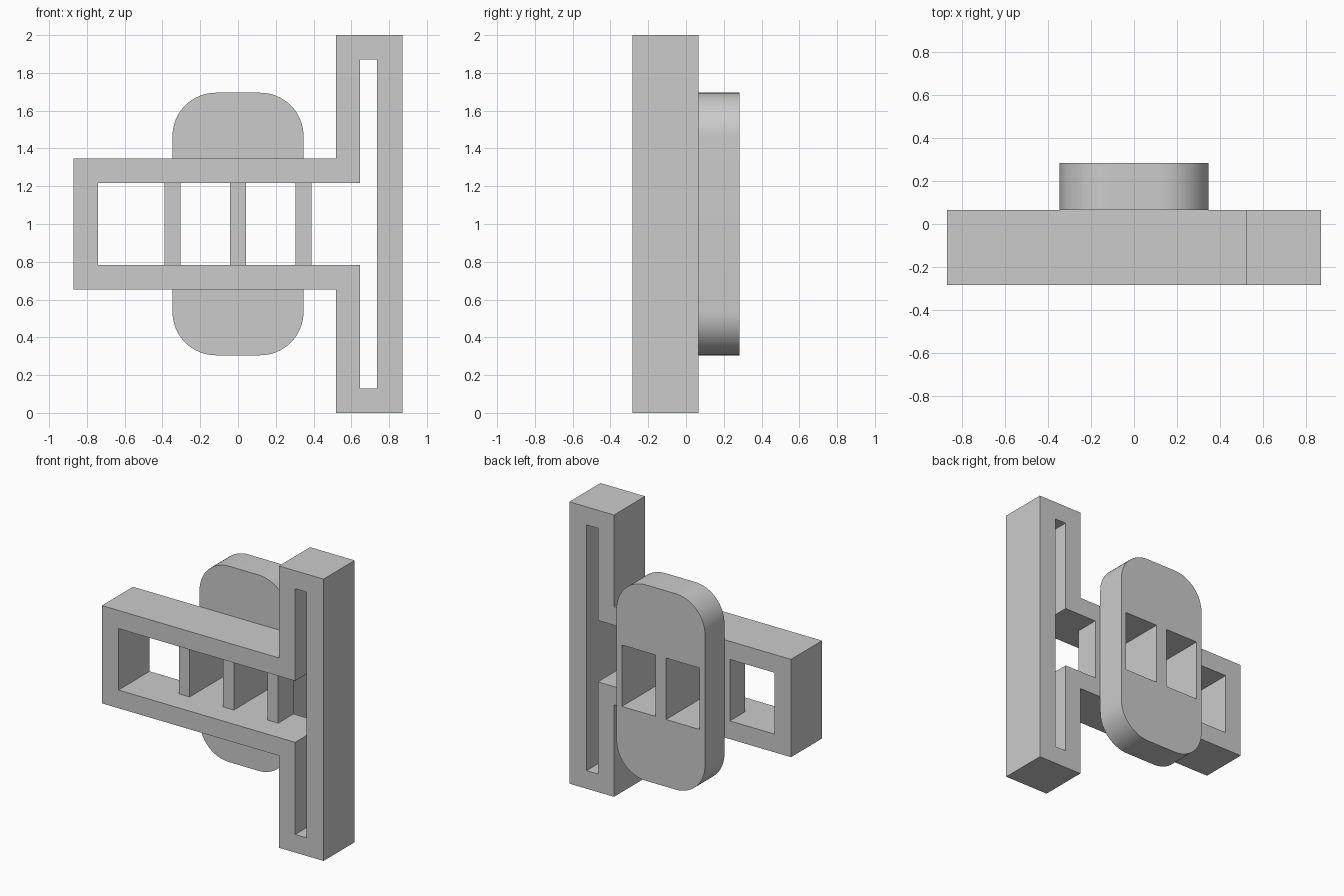
import bpy, bmesh, math

cube = bpy.data.objects.get("Cube")
if cube:
    bpy.data.objects.remove(cube, do_unlink=True)

# Single grey finish
grey = bpy.data.materials.new("light grey")
grey.use_nodes = True
colour = (0.6, 0.6, 0.6, 1)
grey.diffuse_color = colour
grey.node_tree.nodes["Principled BSDF"].inputs["Base Color"].default_value = colour

FRONT, MIDDLE, JOIN, BACK = -0.283, -0.107, 0.065, 0.283
WIN_LOW, WIN_HIGH = 0.782, 1.218


def rect(x0, x1, z0, z1):
    return [(x0, z0), (x1, z0), (x1, z1), (x0, z1)]


def rounded_rect(half_w, half_h, r, steps=16):
    points = []
    for i, (sx, sz) in enumerate([(1, 1), (-1, 1), (-1, -1), (1, -1)]):
        for k in range(steps + 1):
            a = math.pi / 2 * (i + k / steps)
            points.append((sx * (half_w - r) + r * math.cos(a),
                           1 + sz * (half_h - r) + r * math.sin(a)))
    return points


def plate(name, loops, y0, y1):
    """Extrude an outline with holes along y."""
    bm = bmesh.new()
    edges = []
    for loop in loops:
        verts = [bm.verts.new((x, y0, z)) for x, z in loop]
        edges += [bm.edges.new((v, verts[i - 1])) for i, v in enumerate(verts)]
    bmesh.ops.triangle_fill(bm, edges=edges, use_beauty=True, use_dissolve=False,
                            normal=(0, -1, 0))
    result = bmesh.ops.extrude_face_region(bm, geom=bm.faces[:], use_keep_orig=True)
    moved = [g for g in result["geom"] if isinstance(g, bmesh.types.BMVert)]
    bmesh.ops.translate(bm, verts=moved, vec=(0, y1 - y0, 0))
    bmesh.ops.recalc_face_normals(bm, faces=bm.faces[:])
    mesh = bpy.data.meshes.new(name)
    bm.to_mesh(mesh)
    bm.free()
    mesh.materials.append(grey)
    obj = bpy.data.objects.new(name, mesh)
    bpy.context.collection.objects.link(obj)
    return obj


def mirror_z(half):
    """Complete an upper profile by reflecting it about z = 1."""
    return half + [(x, 2 - z) for x, z in reversed(half)]


# Sideways T frame with one continuous T-shaped opening
outer = mirror_z([(-0.87, 1.347), (0.52, 1.347), (0.52, 2), (0.87, 2)])
inner = mirror_z([(-0.74, WIN_HIGH), (0.647, WIN_HIGH), (0.647, 1.872), (0.735, 1.872)])
plate("t_frame", [outer, inner], FRONT, JOIN)

# Upright bars recessed in the opening
for name, x0, x1 in [("outer_bar_right", -0.39, -0.305),
                     ("middle_bar", -0.042, 0.042),
                     ("outer_bar_left", 0.305, 0.39)]:
    plate(name, [rect(x0, x1, WIN_LOW, WIN_HIGH)], MIDDLE, JOIN)

# Rounded back pad with two windows
pad = plate("back_pad", [rounded_rect(0.347, 0.695, 0.23),
                         rect(-0.305, -0.042, WIN_LOW, WIN_HIGH),
                         rect(0.042, 0.305, WIN_LOW, WIN_HIGH)], JOIN, BACK)
bpy.context.view_layer.objects.active = pad
pad.select_set(True)
bpy.ops.object.shade_smooth_by_angle(angle=math.radians(30))
